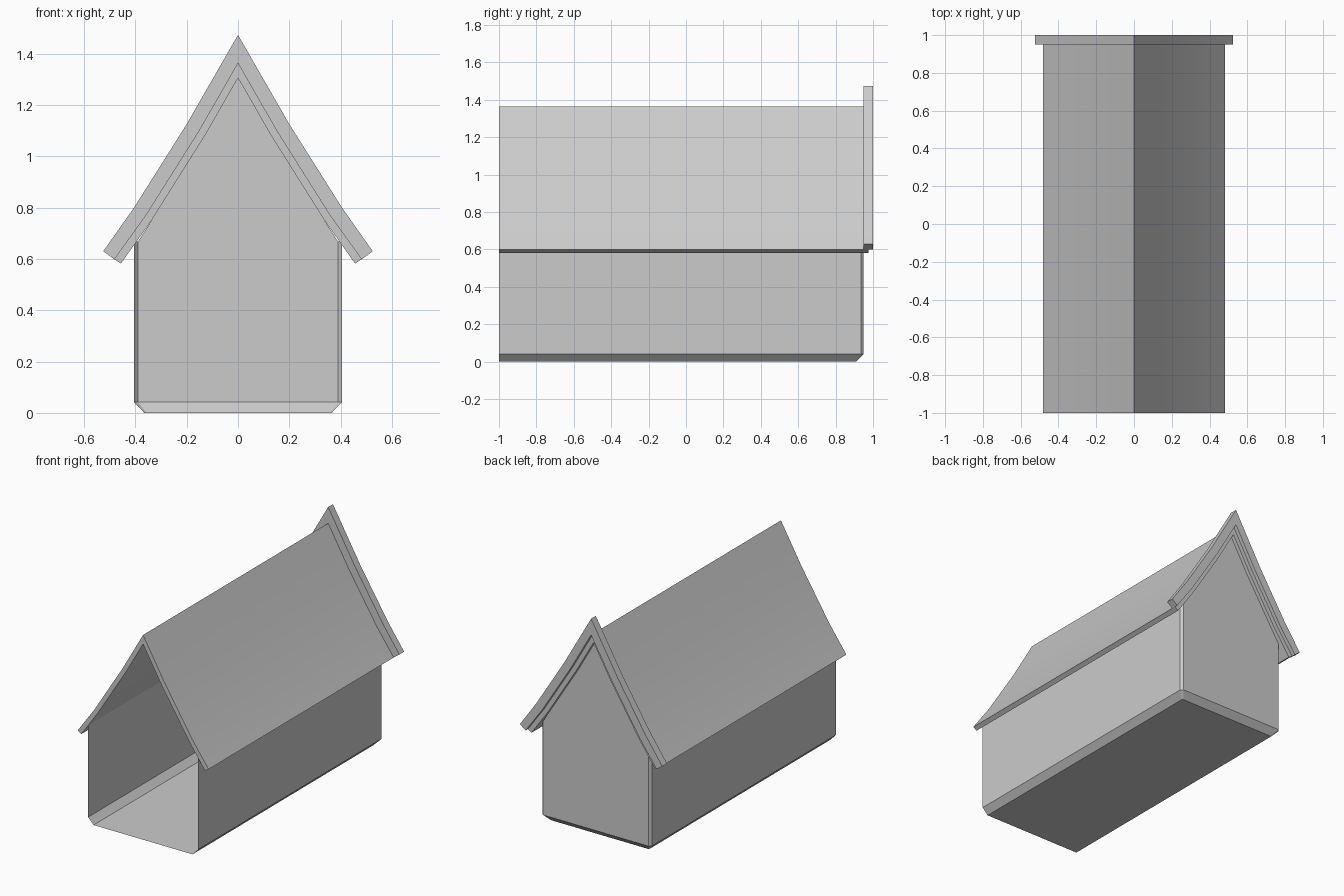
import bpy

if "Cube" in bpy.data.objects:
    bpy.data.objects.remove(bpy.data.objects["Cube"])

# Half profiles of the flared roof, ridge to eave (x, z)
TRIM_TOP = [(0, 1.473), (0.2, 1.125), (0.405, 0.80), (0.525, 0.63)]
ROOF_TOP = [(0, 1.365), (0.154, 1.097), (0.36, 0.77), (0.483, 0.599)]
ROOF_UNDER = [(0, 1.305), (0.128, 1.082), (0.335, 0.753), (0.456, 0.582)]


def make(name, verts, faces, smooth=False):
    me = bpy.data.meshes.new(name)
    me.from_pydata(verts, [], faces)
    me.validate()
    ob = bpy.data.objects.new(name, me)
    bpy.context.collection.objects.link(ob)
    if smooth:
        bpy.ops.object.select_all(action='DESELECT')
        ob.select_set(True)
        bpy.context.view_layer.objects.active = ob
        bpy.ops.object.shade_smooth_by_angle(angle=0.5)
    return ob


def full(half):
    """Mirror a ridge-to-eave half profile into left eave to right eave."""
    return [(-x, z) for x, z in half[:0:-1]] + half


def roof_slab(name, top, under, y0, y1):
    """Closed band between two roof profiles, extruded along y."""
    a, b = full(top), full(under)
    n = len(a)
    verts = [(x, y, z) for y in (y0, y1) for prof in (a, b) for x, z in prof]
    m = 2 * n
    faces = []
    for i in range(n - 1):
        faces += [(i, i + 1, m + i + 1, m + i),
                  (n + i, m + n + i, m + n + i + 1, n + i + 1),
                  (i, n + i, n + i + 1, i + 1),
                  (m + i, m + i + 1, m + n + i + 1, m + n + i)]
    faces += [(0, m, m + n, n),
              (n - 1, 2 * n - 1, m + 2 * n - 1, m + n - 1)]
    return make(name, verts, faces, smooth=True)


# Roof and the raised trim on its back end
roof_slab("roof", ROOF_TOP, ROOF_UNDER, -1.0, 0.975)
roof_slab("gable_trim", TRIM_TOP, ROOF_TOP, 0.95, 1.0)

# Thin wall shell, open at the front, with bevelled base and back corners
base = [(0.365, -1), (0.365, 0.902), (0.357, 0.91)]
wall = [(0.405, -1), (0.405, 0.935), (0.39, 0.95)]
levels = [(base, 0.0), (wall, 0.042), (wall, 0.667)]
verts, faces = [], []
for half, z in levels:
    plan = half + [(-x, y) for x, y in half[::-1]]
    verts += [(x, y, z) for x, y in plan]
for k in (0, 6):
    for i in range(5):
        if (k, i) != (6, 2):
            faces.append((k + i, k + i + 1, k + 7 + i, k + 6 + i))
faces.append((5, 4, 3, 2, 1, 0))

# Back gable wall reaching up under the roof
gable = full(ROOF_UNDER[:3])
s = len(verts)
verts += [(x, 0.95, z) for x, z in gable]
faces.append((8, 9, 15, *range(s, s + len(gable)), 14))
make("walls_and_floor", verts, faces)
